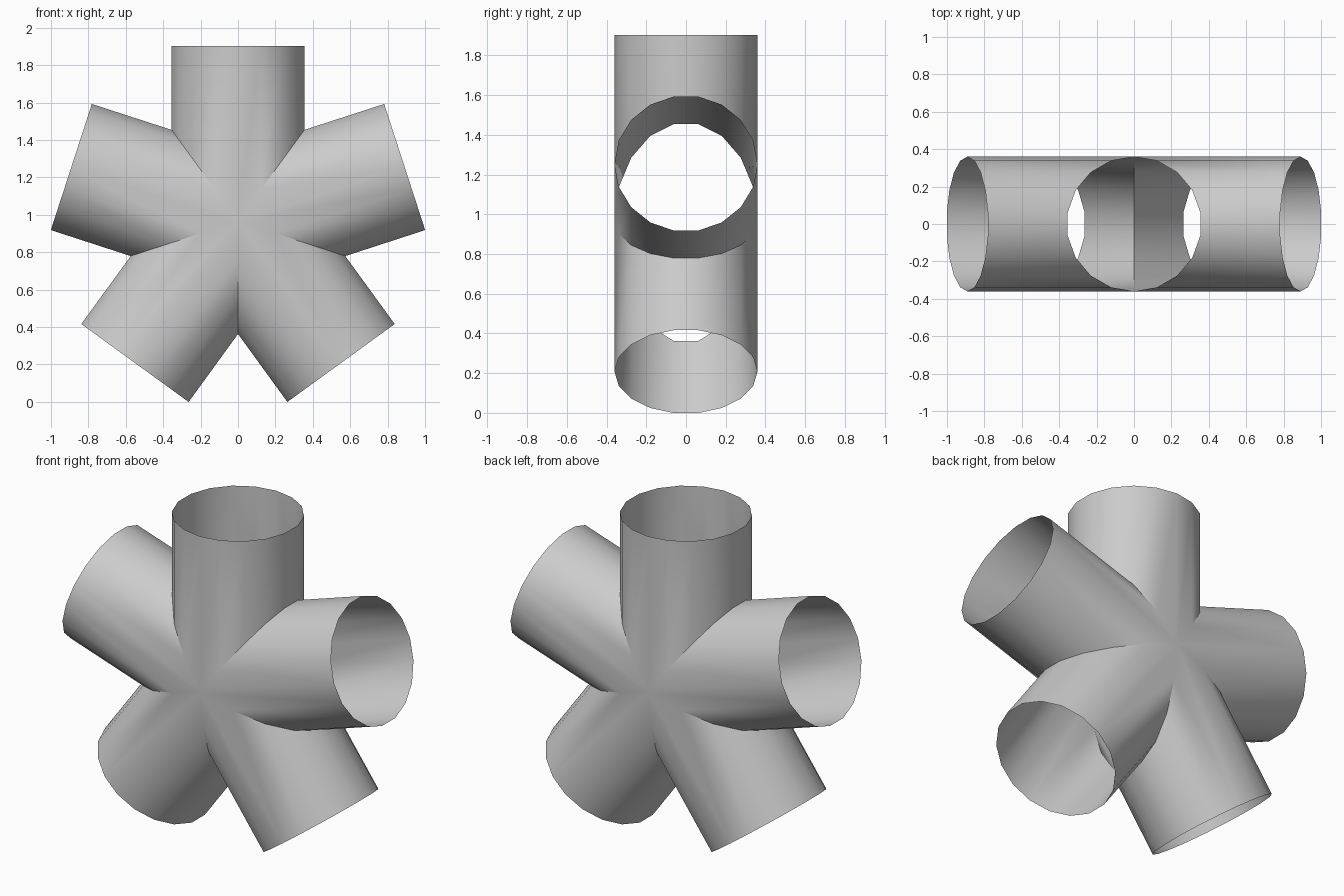
import bpy, bmesh
from math import sin, cos, tan, pi, radians

if "Cube" in bpy.data.objects:
    bpy.data.objects.remove(bpy.data.objects["Cube"])

SIDES, ARMS = 18, 5
RADIUS, LENGTH, CENTRE_Z = 0.36, 0.937, 0.966

bm = bmesh.new()


def add_arm(turn):
    """Open tube whose inner end is mitred against its two neighbours."""
    inner, outer = [], []
    for j in range(SIDES):
        a = 2 * pi * j / SIDES
        side, y = RADIUS * sin(a), -RADIUS * cos(a)
        mitre = abs(side) / tan(pi / ARMS)
        for ring, along in ((inner, mitre), (outer, LENGTH)):
            x = along * sin(turn) + side * cos(turn)
            z = along * cos(turn) - side * sin(turn)
            ring.append(bm.verts.new((x, y, CENTRE_Z + z)))
    for j in range(SIDES):
        k = (j + 1) % SIDES
        bm.faces.new((inner[j], inner[k], outer[k], outer[j]))


# Five arms fanned around the y axis, welded along the mitre seams
for i in range(ARMS):
    add_arm(2 * pi * i / ARMS)
bmesh.ops.remove_doubles(bm, verts=bm.verts[:], dist=0.0005)

mesh = bpy.data.meshes.new("five_way_pipe_junction")
bm.to_mesh(mesh)
bm.free()
junction = bpy.data.objects.new("five_way_pipe_junction", mesh)
bpy.context.collection.objects.link(junction)

# Smooth tubes, sharp seams
bpy.context.view_layer.objects.active = junction
junction.select_set(True)
bpy.ops.object.shade_smooth_by_angle(angle=radians(30))
